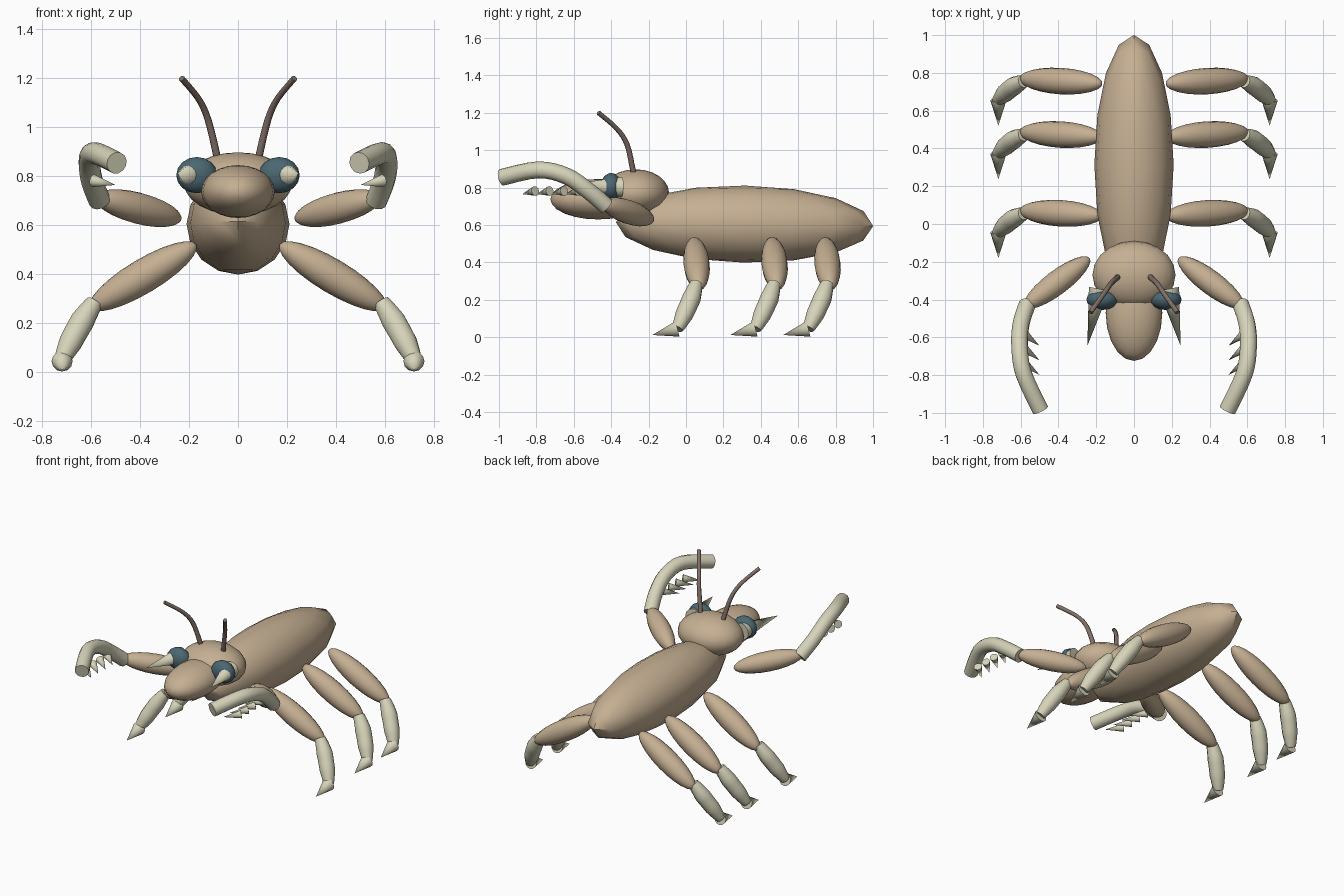
import bpy, bmesh, math
from mathutils import Vector, Matrix

old = bpy.data.objects.get("Cube")
if old:
    bpy.data.objects.remove(old)


def material(name, rgb):
    m = bpy.data.materials.new(name)
    m.use_nodes = True
    m.diffuse_color = (*rgb, 1)
    m.node_tree.nodes["Principled BSDF"].inputs["Base Color"].default_value = (*rgb, 1)
    return m


TAN = material("tan shell", (0.56, 0.43, 0.29))
CREAM = material("pale cream", (0.68, 0.66, 0.49))
TEAL = material("dark teal", (0.07, 0.135, 0.165))
BROWN = material("dull brown", (0.22, 0.16, 0.135))


def finish(bm, name, mat):
    bmesh.ops.recalc_face_normals(bm, faces=bm.faces)
    mesh = bpy.data.meshes.new(name)
    bm.to_mesh(mesh)
    bm.free()
    mesh.materials.append(mat)
    ob = bpy.data.objects.new(name, mesh)
    bpy.context.collection.objects.link(ob)
    bpy.ops.object.select_all(action='DESELECT')
    ob.select_set(True)
    bpy.context.view_layer.objects.active = ob
    bpy.ops.object.shade_smooth_by_angle(angle=math.radians(50))
    return ob


def aim(a, b):
    """Matrix placing local z along a -> b, centred between them."""
    a, b = Vector(a), Vector(b)
    rot = (b - a).to_track_quat('Z', 'Y').to_matrix().to_4x4()
    return Matrix.Translation((a + b) / 2) @ rot, (b - a).length


def ellipsoid(name, centre, radii, mat, tilt=0, seg=16, rings=8):
    bm = bmesh.new()
    m = Matrix.Translation(centre) @ Matrix.Rotation(tilt, 4, 'X') @ Matrix.Diagonal((*radii, 1))
    bmesh.ops.create_uvsphere(bm, u_segments=seg, v_segments=rings, radius=1, matrix=m)
    return finish(bm, name, mat)


def spindle(name, a, b, r, mat):
    m, length = aim(a, b)
    bm = bmesh.new()
    bmesh.ops.create_uvsphere(bm, u_segments=16, v_segments=12, radius=1,
                              matrix=m @ Matrix.Diagonal((r, r, length / 2, 1)))
    return finish(bm, name, mat)


def spike(name, base, tip, r, mat):
    m, length = aim(base, tip)
    bm = bmesh.new()
    bmesh.ops.create_cone(bm, cap_ends=True, segments=12, radius1=r, radius2=0,
                          depth=length, matrix=m)
    return finish(bm, name, mat)


def tube(name, points, radii, mat, sides=12, steps=4):
    """Capped tube along a smooth path, with a radius at each point."""
    p = [Vector(q) for q in points]
    path, rad = [], []
    for i in range(len(p) - 1):
        p0, p1, p2, p3 = p[max(i - 1, 0)], p[i], p[i + 1], p[min(i + 2, len(p) - 1)]
        for k in range(steps + (i == len(p) - 2)):
            t = k / steps
            path.append(0.5 * (2 * p1 + (p2 - p0) * t + (2 * p0 - 5 * p1 + 4 * p2 - p3) * t ** 2
                               + (3 * p1 - p0 - 3 * p2 + p3) * t ** 3))
            rad.append(radii[i] * (1 - t) + radii[i + 1] * t)
    bm = bmesh.new()
    rings = []
    side = None
    for i, c in enumerate(path):
        d = (path[min(i + 1, len(path) - 1)] - path[max(i - 1, 0)]).normalized()
        side = d.orthogonal() if side is None else side - d * side.dot(d)
        side.normalize()
        up = d.cross(side)
        angles = [math.tau * k / sides for k in range(sides)]
        rings.append([bm.verts.new(c + rad[i] * (side * math.cos(a) + up * math.sin(a)))
                      for a in angles])
    for r0, r1 in zip(rings, rings[1:]):
        for k in range(sides):
            n = (k + 1) % sides
            bm.faces.new((r0[k], r0[n], r1[n], r1[k]))
    bm.faces.new(rings[0])
    bm.faces.new(rings[-1])
    return finish(bm, name, mat)


# Body, head and snout
ellipsoid("body", (0, 0.313, 0.605), (0.21, 0.688, 0.206), TAN, tilt=-0.015)
ellipsoid("head", (0, -0.27, 0.77), (0.22, 0.18, 0.128), TAN, seg=20, rings=12)
ellipsoid("snout", (0, -0.47, 0.738), (0.15, 0.255, 0.108), TAN, seg=20, rings=12)

for s, side in ((1, "left"), (-1, "right")):
    def at(x, y, z):
        return (s * x, y, z)

    # Eyes, fangs and antennae
    ellipsoid(side + "_eye", at(0.168, -0.4, 0.805), (0.084, 0.055, 0.074), TEAL)
    spike(side + "_fang", at(0.185, -0.345, 0.803), at(0.247, -0.645, 0.813), 0.055, CREAM)
    tube(side + "_antenna",
         [at(0.08, -0.27, 0.84), at(0.09, -0.285, 0.9), at(0.122, -0.315, 1.03),
          at(0.16, -0.37, 1.115), at(0.23, -0.468, 1.2)],
         [0.015, 0.015, 0.014, 0.013, 0.013], BROWN, sides=8)

    # Raised front arms with a row of spines
    spindle(side + "_upper_arm", at(0.235, -0.18, 0.625), at(0.58, -0.44, 0.715), 0.064, TAN)
    tube(side + "_forearm",
         [at(0.565, -0.425, 0.70), at(0.597, -0.525, 0.785), at(0.606, -0.64, 0.862),
          at(0.585, -0.79, 0.895), at(0.495, -0.985, 0.855)],
         [0.045] * 5, CREAM)
    for i in range(4):
        y = -0.645 - 0.077 * i
        spike(f"{side}_arm_spine_{i + 1}", at(0.59, y + 0.07, 0.782), at(0.5, y, 0.765),
              0.026, CREAM)

    # Walking legs
    for row, y in (("front", 0.055), ("middle", 0.472), ("rear", 0.755)):
        name = f"{side}_{row}_"
        spindle(name + "thigh", at(0.17, y - 0.012, 0.522), at(0.605, y + 0.015, 0.262),
                0.07, TAN)
        tube(name + "shin",
             [at(0.585, y, 0.287), at(0.635, y - 0.025, 0.21),
              at(0.685, y - 0.065, 0.12), at(0.722, y - 0.1, 0.045)],
             [0.034, 0.05, 0.048, 0.03], CREAM)
        spike(name + "foot", at(0.718, y - 0.1, 0.045), at(0.718, y - 0.235, 0.012),
              0.043, CREAM)
